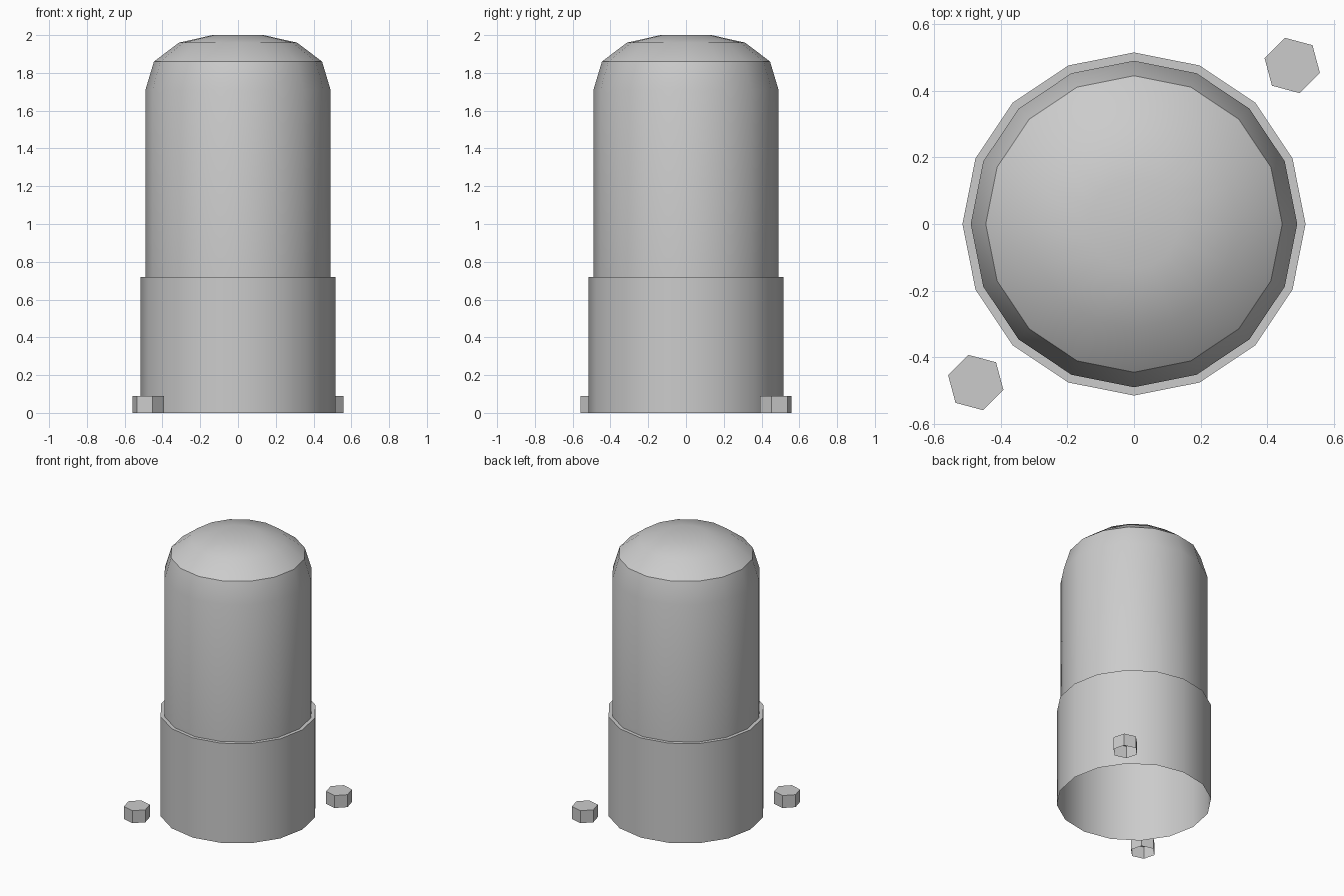
import bpy
import bmesh
from math import cos, sin, pi, radians

if "Cube" in bpy.data.objects:
    bpy.data.objects.remove(bpy.data.objects["Cube"], do_unlink=True)

GREY = (0.6, 0.6, 0.6, 1)
metal = bpy.data.materials.new("plain grey")
metal.use_nodes = True
metal.diffuse_color = GREY
metal.node_tree.nodes["Principled BSDF"].inputs["Base Color"].default_value = GREY


def lathe(name, profile, sides, location=(0, 0, 0), turn=0.0):
    """Shell from (radius, height) rings, open below and capped on top."""
    bm = bmesh.new()
    rings = []
    for r, z in profile:
        angles = [turn + 2 * pi * i / sides for i in range(sides)]
        rings.append([bm.verts.new((r * cos(a), r * sin(a), z)) for a in angles])
    for low, high in zip(rings, rings[1:]):
        for i in range(sides):
            j = (i + 1) % sides
            bm.faces.new((low[i], low[j], high[j], high[i]))
    bm.faces.new(rings[-1])
    mesh = bpy.data.meshes.new(name)
    bm.to_mesh(mesh)
    bm.free()
    mesh.materials.append(metal)
    obj = bpy.data.objects.new(name, mesh)
    obj.location = location
    bpy.context.collection.objects.link(obj)
    bpy.ops.object.select_all(action="DESELECT")
    obj.select_set(True)
    bpy.context.view_layer.objects.active = obj
    bpy.ops.object.shade_smooth_by_angle(angle=radians(30))
    return obj


# Domed canister: wide base sleeve, ledge, body, stepped dome
lathe("domed_canister", [
    (0.515, 0), (0.515, 0.72),
    (0.49, 0.72), (0.49, 1.71),
    (0.445, 1.86), (0.313, 1.96), (0.135, 2.0),
], 16)

# Hexagonal bolt heads on opposite corners
for name, side in (("back_left_bolt", 1), ("front_right_bolt", -1)):
    lathe(name, [(0.086, 0), (0.086, 0.09)], 6,
          (0.475 * side, 0.476 * side, 0), radians(45))
